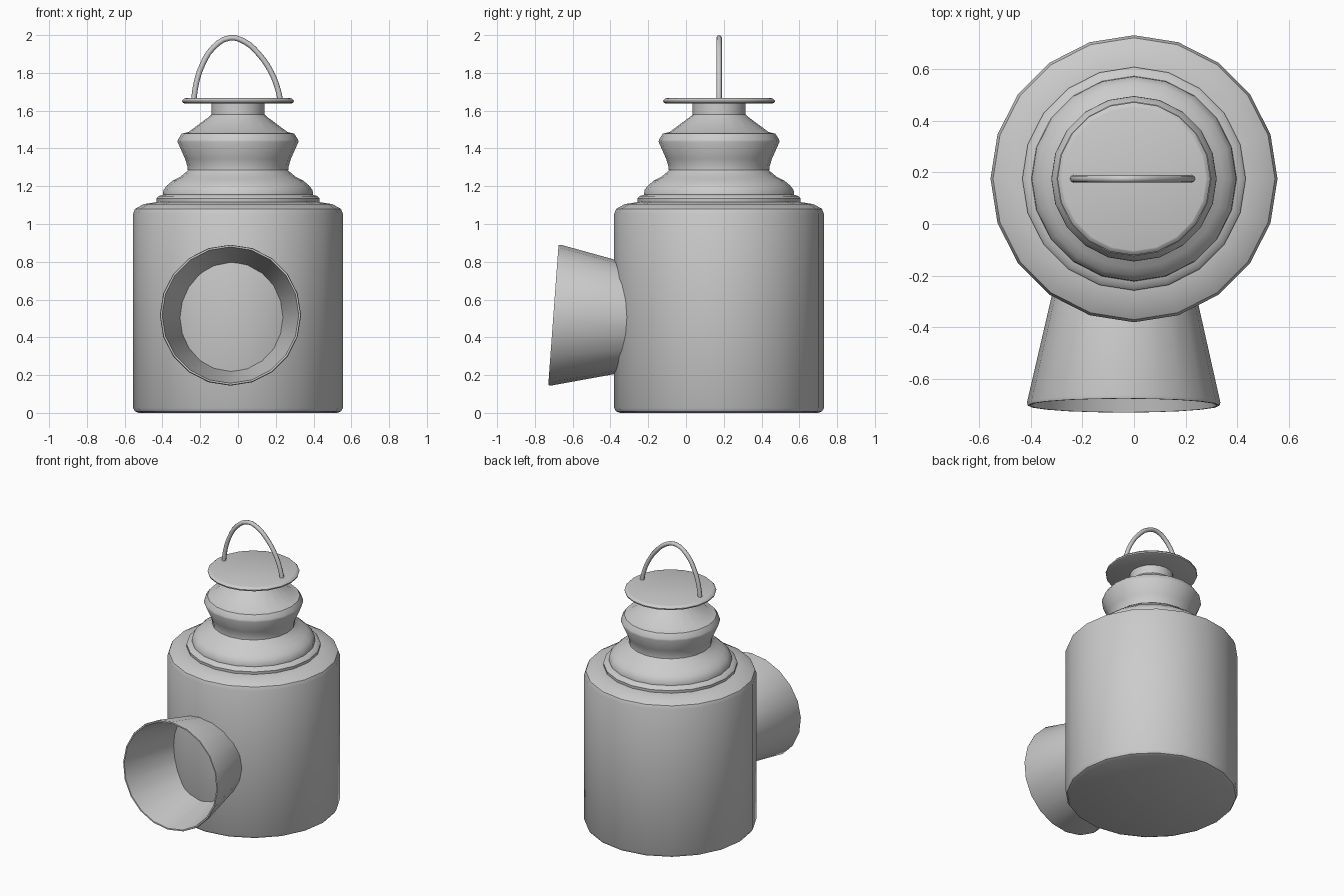
import bpy, bmesh, math
from mathutils import Vector

if "Cube" in bpy.data.objects:
    bpy.data.objects.remove(bpy.data.objects["Cube"])

SIDES = 20
CENTRE_Y = 0.175


def finish(bm, name, angle=35):
    bmesh.ops.recalc_face_normals(bm, faces=bm.faces)
    mesh = bpy.data.meshes.new(name)
    bm.to_mesh(mesh)
    bm.free()
    obj = bpy.data.objects.new(name, mesh)
    bpy.context.collection.objects.link(obj)
    bpy.ops.object.select_all(action='DESELECT')
    obj.select_set(True)
    bpy.context.view_layer.objects.active = obj
    bpy.ops.object.shade_smooth_by_angle(angle=math.radians(angle))
    return obj


def bridge(bm, a, b):
    for i in range(SIDES):
        j = (i + 1) % SIDES
        bm.faces.new((a[i], a[j], b[j], b[i]))


def lathe(name, profile):
    """Closed solid of revolution about the lantern axis, from (radius, z) points."""
    bm = bmesh.new()
    rings = []
    for r, z in profile:
        rings.append([bm.verts.new((r * math.cos(math.tau * i / SIDES),
                                    CENTRE_Y + r * math.sin(math.tau * i / SIDES), z))
                      for i in range(SIDES)])
    for a, b in zip(rings, rings[1:]):
        bridge(bm, a, b)
    bm.faces.new(rings[0])
    bm.faces.new(rings[-1])
    return finish(bm, name)


# Main drum with rounded shoulder edge
lathe("body", [(0.525, 0), (0.545, 0.008), (0.555, 0.025), (0.555, 1.055),
               (0.545, 1.08), (0.50, 1.105), (0.42, 1.118)])

# Stepped dome above the drum
lathe("shoulder", [(0.43, 1.105), (0.432, 1.135), (0.42, 1.148), (0.397, 1.155),
                   (0.395, 1.18), (0.375, 1.205), (0.345, 1.23), (0.305, 1.25),
                   (0.275, 1.275), (0.25, 1.30)])

# Flared chimney and narrow neck
lathe("chimney", [(0.268, 1.285), (0.268, 1.305), (0.28, 1.345), (0.32, 1.435),
                  (0.318, 1.447), (0.298, 1.478), (0.262, 1.487),
                  (0.15, 1.57), (0.14, 1.58), (0.14, 1.65)])

# Flat cap disc
lathe("cap", [(0.282, 1.638), (0.294, 1.643), (0.296, 1.652), (0.284, 1.664),
              (0.278, 1.666)])

# Open lens hood: tilted flaring tube with a thin rim
tilt = math.radians(4.2)
bm = bmesh.new()


def hood_ring(centre, radius, lean, back=0.0):
    up = Vector((0, math.sin(lean), math.cos(lean)))
    inward = Vector((0, math.cos(lean), -math.sin(lean)))
    ring = []
    for i in range(SIDES):
        a = math.tau * i / SIDES
        p = Vector(centre) + Vector((radius * math.cos(a), 0, 0)) \
            + up * radius * math.sin(a) + inward * back
        ring.append(bm.verts.new(p))
    return ring


rim, root = (-0.04, -0.702, 0.518), (-0.038, -0.20, 0.50)
hood = [hood_ring(root, 0.262, 0), hood_ring(rim, 0.374, tilt, 0.012),
        hood_ring(rim, 0.371, tilt), hood_ring(rim, 0.362, tilt),
        hood_ring(root, 0.250, 0)]
for a, b in zip(hood, hood[1:] + hood[:1]):
    bridge(bm, a, b)
finish(bm, "lens_hood")

# Bent wire handle
path = [(-0.235, 1.65), (-0.222, 1.74), (-0.19, 1.84), (-0.13, 1.935), (-0.045, 1.985),
        (0.03, 1.968), (0.11, 1.90), (0.175, 1.805), (0.212, 1.71), (0.225, 1.65)]
curve = bpy.data.curves.new("handle", 'CURVE')
curve.dimensions = '3D'
curve.bevel_depth = 0.0145
curve.bevel_resolution = 2
curve.resolution_u = 3
curve.use_fill_caps = True
spline = curve.splines.new('BEZIER')
spline.bezier_points.add(len(path) - 1)
for bp, (x, z) in zip(spline.bezier_points, path):
    bp.co = (x, CENTRE_Y, z)
    bp.handle_left_type = bp.handle_right_type = 'AUTO'
handle = bpy.data.objects.new("handle", curve)
bpy.context.collection.objects.link(handle)
